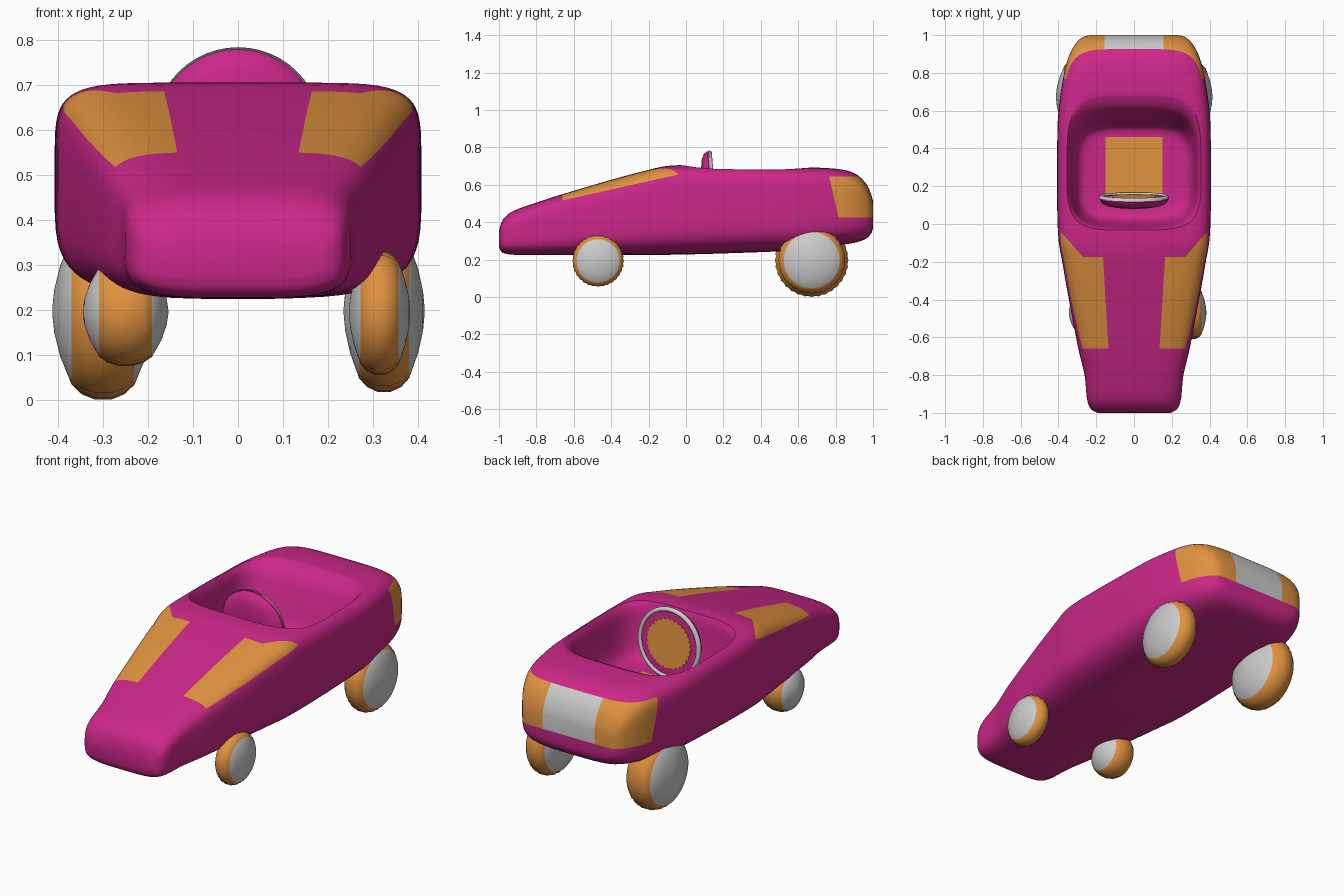
import bpy, bmesh
from math import sin, cos, pi, radians, copysign
from mathutils import Vector, Matrix

if "Cube" in bpy.data.objects:
    bpy.data.objects.remove(bpy.data.objects["Cube"])


def material(name, rgb):
    m = bpy.data.materials.new(name)
    m.diffuse_color = (*rgb, 1)
    m.use_nodes = True
    m.node_tree.nodes["Principled BSDF"].inputs["Base Color"].default_value = m.diffuse_color
    return m


PINK = material("pink", (0.60, 0.02, 0.25))
ORANGE = material("orange", (0.75, 0.29, 0.05))
GREY = material("grey", (0.6, 0.6, 0.6))
MATS = [PINK, ORANGE, GREY]


def loft(name, rings, strip_mats=None, caps=(0, 0), matrix=Matrix()):
    """Skin a list of equal-length rings and close both ends."""
    bm = bmesh.new()
    vr = [[bm.verts.new(matrix @ Vector(p)) for p in r] for r in rings]
    n = len(vr[0])
    for k in range(len(vr) - 1):
        for i in range(n):
            j = (i + 1) % n
            f = bm.faces.new((vr[k][i], vr[k][j], vr[k + 1][j], vr[k + 1][i]))
            f.material_index = strip_mats[k] if strip_mats else 0
    for r, m in ((vr[0], caps[0]), (vr[-1], caps[1])):
        bm.faces.new(r).material_index = m
    bmesh.ops.recalc_face_normals(bm, faces=bm.faces)
    me = bpy.data.meshes.new(name)
    bm.to_mesh(me)
    bm.free()
    for m in MATS:
        me.materials.append(m)
    ob = bpy.data.objects.new(name, me)
    bpy.context.collection.objects.link(ob)
    return ob


def lathe(name, profile, strip_mats, caps, matrix, n=32, bump=0.0):
    """Spin (height, radius, bumpy) points about local z."""
    rings = [[(r * (1 - bump * b * (i % 2)) * cos(2 * pi * i / n),
               r * (1 - bump * b * (i % 2)) * sin(2 * pi * i / n), h)
              for i in range(n)] for h, r, b in profile]
    return loft(name, rings, strip_mats, caps, matrix)


def superellipse(n, count):
    """Unit rounded-box outline."""
    out = []
    for i in range(count):
        a = 2 * pi * (i + 0.5) / count
        out.append((copysign(abs(cos(a)) ** (2 / n), cos(a)),
                    copysign(abs(sin(a)) ** (2 / n), sin(a))))
    return out


def smooth_path(pts, steps):
    """Catmull-Rom through tuples."""
    out = []
    for k in range(len(pts) - 1):
        p0, p1, p2, p3 = (pts[min(max(k + d, 0), len(pts) - 1)] for d in (-1, 0, 1, 2))
        for s in range(steps):
            t = s / steps
            out.append([0.5 * (2 * b + (c - a) * t + (2 * a - 5 * b + 4 * c - d) * t * t
                               + (3 * b - a - 3 * c + d) * t ** 3)
                        for a, b, c, d in zip(p0, p1, p2, p3)])
    out.append(list(pts[-1]))
    return out


def smooth(ob, angle=40):
    bpy.ops.object.select_all(action='DESELECT')
    ob.select_set(True)
    bpy.context.view_layer.objects.active = ob
    bpy.ops.object.shade_smooth_by_angle(angle=radians(angle))


# Body shell: y, half width, bottom, top, squareness
stations = [(-1, .19, .27, .35, 4), (-.99, .215, .245, .39, 4), (-.97, .235, .233, .425, 4),
            (-.92, .25, .226, .462, 4), (-.8, .262, .224, .505, 4.5), (-.66, .295, .224, .55, 5),
            (-.4, .345, .225, .627, 5.5), (-.2, .38, .225, .68, 6), (-.08, .40, .226, .703, 6.5),
            (.1, .407, .23, .704, 6.5), (.4, .407, .24, .699, 6.5), (.6, .40, .25, .695, 6.5),
            (.8, .37, .275, .686, 6), (.9, .34, .29, .662, 5), (.96, .305, .31, .61, 4.5),
            (.99, .27, .34, .55, 4), (1, .23, .37, .51, 4)]
rings = []
for y, w, lo, hi, n in smooth_path(stations, 4):
    top, low = superellipse(n, 64), superellipse(4, 64)
    shape = [a if a[1] > 0 else b for a, b in zip(top, low)]
    rings.append([(w * x, y, (lo + hi) / 2 + (hi - lo) / 2 * z) for x, z in shape])
body = loft("body", rings)

# Cockpit hollow: z, half width, front y, back y
bowl = [(.415, .24, .07, .48), (.425, .275, .04, .505), (.46, .305, .015, .53),
        (.55, .325, -.005, .565), (.63, .335, -.015, .60), (.665, .345, -.02, .63),
        (.69, .362, -.027, .675), (.72, .40, -.04, .76)]
rings = [[(w * x, (a + b) / 2 + (b - a) / 2 * y, z) for x, y in superellipse(4, 64)]
         for z, w, a, b in smooth_path(bowl, 3)]
cutter = loft("cockpit_cutter", rings)
mod = body.modifiers.new("cockpit", 'BOOLEAN')
mod.operation = 'DIFFERENCE'
mod.solver = 'EXACT'
mod.object = cutter
bpy.context.view_layer.objects.active = body
bpy.ops.object.modifier_apply(modifier=mod.name)
bpy.data.objects.remove(cutter)

# Painted panels: slice along the panel edges, then colour the faces
bm = bmesh.new()
bm.from_mesh(body.data)


def cut(co, no, region):
    faces = [f for f in bm.faces if region(f.calc_center_median())]
    geom = set(faces)
    for f in faces:
        geom.update(f.verts)
        geom.update(f.edges)
    bmesh.ops.bisect_plane(bm, geom=list(geom), plane_co=co, plane_no=no, dist=1e-5)


def hood(c): return -.75 < c.y < .02 and c.z > .42
def tail(c): return c.y > .7 and c.z > .3
def floor(c): return 0 < c.y < .6 and .38 < c.z < .5 and abs(c.x) < .3


for s in (-1, 1):
    cut((s * .135, -.66, 0), (1, -.06 * s, 0), hood)
    cut((s * .27, -.175, 0), (1.14 * s, -1, 0), hood)
    cut((s * .155, 0, 0), (1, 0, 0), tail)
    cut((s * .15, 0, 0), (1, 0, 0), floor)
cut((0, -.66, 0), (0, 1, 0), hood)
cut((0, -.175, 0), (0, 1, 0), hood)
cut((0, -.66, .517), (0, -.223, 1), hood)
cut((0, .765, .645), (0, 1, .23), tail)
for z in (.425, .645):
    cut((0, 0, z), (0, 0, 1), tail)
for y in (.16, .46):
    cut((0, y, 0), (0, 1, 0), floor)
for f in bm.faces:
    c = f.calc_center_median()
    x = abs(c.x)
    f.material_index = 0
    if (-.66 < c.y < max(-.175, -.175 + (x - .27) * 1.14) and c.y < 0
            and x > .135 + (c.y + .66) * .06 and c.z > .517 + (c.y + .66) * .223):
        f.material_index = 1
    elif .425 < c.z < .645 and c.y > .765 + (.645 - c.z) * .23:
        f.material_index = 2 if x < .155 else 1
    elif x < .15 and .16 < c.y < .46 and .38 < c.z < .5:
        f.material_index = 1
bm.to_mesh(body.data)
bm.free()
smooth(body)

# Wheels: domed grey sides with a ribbed orange tread
half = [(1, .04, 0), (.96, .25, 0), (.84, .52, 0), (.62, .83, 0), (.42, .94, 1), (.16, 1, 1)]
profile = half + [(-h, r, b) for h, r, b in reversed(half)]
strips = [2, 2, 2, 1, 1, 1, 1, 1, 2, 2, 2]
for name, x, y, z, r, w in (("front_left_wheel", -.25, -.47, .195, .12, .095),
                            ("front_right_wheel", .315, -.47, .193, .138, .068),
                            ("rear_left_wheel", -.30, .672, .197, .197, .113),
                            ("rear_right_wheel", .325, .672, .197, .18, .09)):
    place = Matrix.Translation((x, y, z)) @ Matrix.Rotation(pi / 2, 4, 'Y')
    wheel = lathe(name, [(h * w, q * r, b) for h, q, b in profile], strips, (2, 2),
                  place, n=64, bump=.025)
    smooth(wheel, 60)

# Steering wheel: pink dome, grey rim, toothed orange face
place = Matrix.Translation((0, .12, .597)) @ Matrix.Rotation(radians(-85), 4, 'X')
dome = lathe("steering_wheel", [(-.034, .03, 0), (-.032, .09, 0), (-.024, .14, 0), (-.01, .17, 0),
                                (.01, .182, 0), (.022, .18, 0), (.024, .16, 0)],
             None, (0, 0), place, n=48)
smooth(dome)
rim = lathe("steering_rim", [(.016, .186, 0), (.028, .183, 0), (.033, .174, 0), (.028, .165, 0),
                             (.018, .163, 0)], [2] * 4, (0, 0), place, n=48)
# open the rim's rear so the dome face shows
bm = bmesh.new()
bm.from_mesh(rim.data)
bmesh.ops.delete(bm, geom=[f for f in bm.faces if len(f.verts) > 4], context='FACES')
bm.to_mesh(rim.data)
bm.free()
smooth(rim, 60)
lathe("steering_face", [(.022, .133, 1), (.027, .133, 1)], [1], (1, 1), place, n=60, bump=.07)
